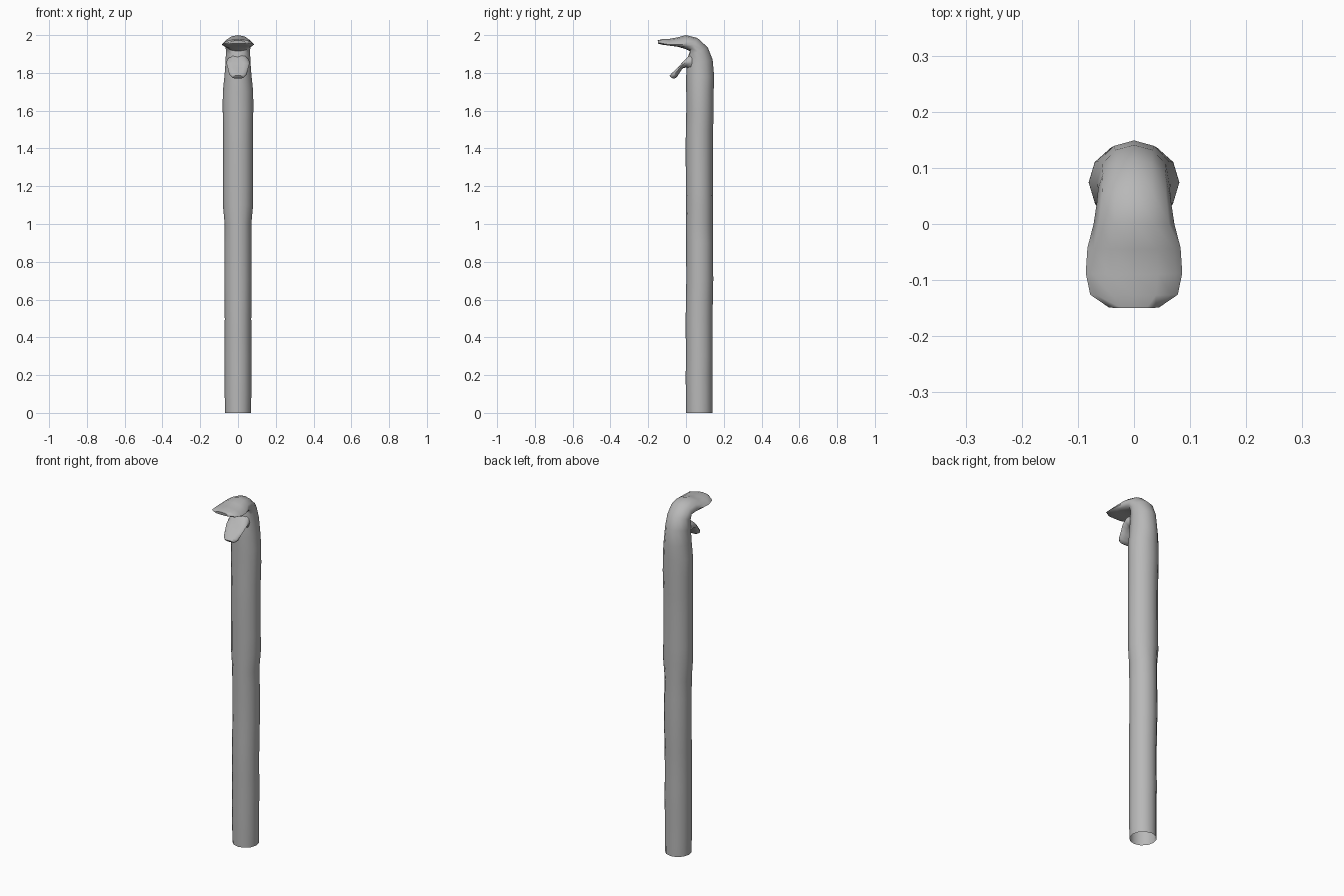
import bpy, bmesh, math, random
from mathutils import Vector

if "Cube" in bpy.data.objects:
    bpy.data.objects.remove(bpy.data.objects["Cube"])

random.seed(4)
SIDES = 12

grey = bpy.data.materials.new("plain grey")
grey.diffuse_color = (0.48, 0.48, 0.48, 1)
grey.use_nodes = True
grey.node_tree.nodes["Principled BSDF"].inputs["Base Color"].default_value = grey.diffuse_color


def loft(name, rings, cap_start):
    """Each ring: under/front point (y, z), top/back point (y, z), half width, side droop, upper hollow."""
    bm = bmesh.new()
    loops = []
    for fy, fz, by, bz, w, droop, hollow in rings:
        under, top = Vector((0, fy, fz)), Vector((0, by, bz))
        mid, half = (under + top) / 2, (top - under) / 2
        loop = []
        for i in range(SIDES):
            a = math.tau * i / SIDES
            c, s = math.cos(a), math.sin(a)
            k = c - hollow * c * (1 - abs(s)) if c > 0 else c
            p = mid + half * k + Vector((w * s, 0, -droop * s * s))
            loop.append(bm.verts.new(p))
        loops.append(loop)
    for a, b in zip(loops, loops[1:]):
        for i in range(SIDES):
            j = (i + 1) % SIDES
            bm.faces.new((a[i], a[j], b[j], b[i]))
    bm.faces.new(loops[-1])
    if cap_start:
        bm.faces.new(loops[0])
    bmesh.ops.recalc_face_normals(bm, faces=bm.faces)
    me = bpy.data.meshes.new(name)
    bm.to_mesh(me)
    bm.free()
    me.materials.append(grey)
    ob = bpy.data.objects.new(name, me)
    bpy.context.collection.objects.link(ob)
    for o in bpy.context.selected_objects:
        o.select_set(False)
    ob.select_set(True)
    bpy.context.view_layer.objects.active = ob
    bpy.ops.object.shade_smooth_by_angle(angle=math.radians(60))
    return ob


# Long, slightly uneven neck, open at the bottom
rings = [(0, 0, 0.14, 0, 0.069, 0, 0)]
for n in range(1, 18):
    z = n * 0.1
    w = 0.071 if z < 1.05 else 0.080
    j = random.uniform(-0.002, 0.002)
    rings.append((j, z, 0.141 + 0.004 * z / 1.7 + j, z, w + j / 2, 0, 0))

# Neck bending forward into the head and the flat upper beak
rings += [
    (0.001, 1.78, 0.149, 1.78, 0.072, 0, 0),
    (0.003, 1.84, 0.141, 1.87, 0.066, 0, 0),
    (0.012, 1.890, 0.115, 1.935, 0.064, 0, 0),
    (0.020, 1.915, 0.060, 1.985, 0.066, 0.004, 0),
    (0.000, 1.925, 0.000, 2.000, 0.072, 0.010, 0),
    (-0.040, 1.938, -0.045, 1.988, 0.083, 0.014, 0),
    (-0.085, 1.945, -0.090, 1.980, 0.086, 0.013, 0),
    (-0.125, 1.949, -0.127, 1.979, 0.078, 0.008, 0),
    (-0.147, 1.955, -0.150, 1.972, 0.045, 0.003, 0),
]
loft("neck_and_upper_beak", rings, False)

# Hanging lower beak, hollowed on its upper side
jaw = [
    (0.030, 1.800, 0.035, 1.910, 0.052, 0, 0),
    (0.002, 1.828, 0.008, 1.890, 0.062, 0, 0.3),
    (-0.016, 1.826, -0.024, 1.858, 0.059, 0, 0.6),
    (-0.032, 1.803, -0.050, 1.830, 0.052, 0, 0.6),
    (-0.048, 1.778, -0.078, 1.803, 0.046, 0, 0.3),
    (-0.062, 1.769, -0.087, 1.786, 0.033, 0, 0),
    (-0.070, 1.770, -0.082, 1.778, 0.018, 0, 0),
]
loft("lower_beak", jaw, True)
